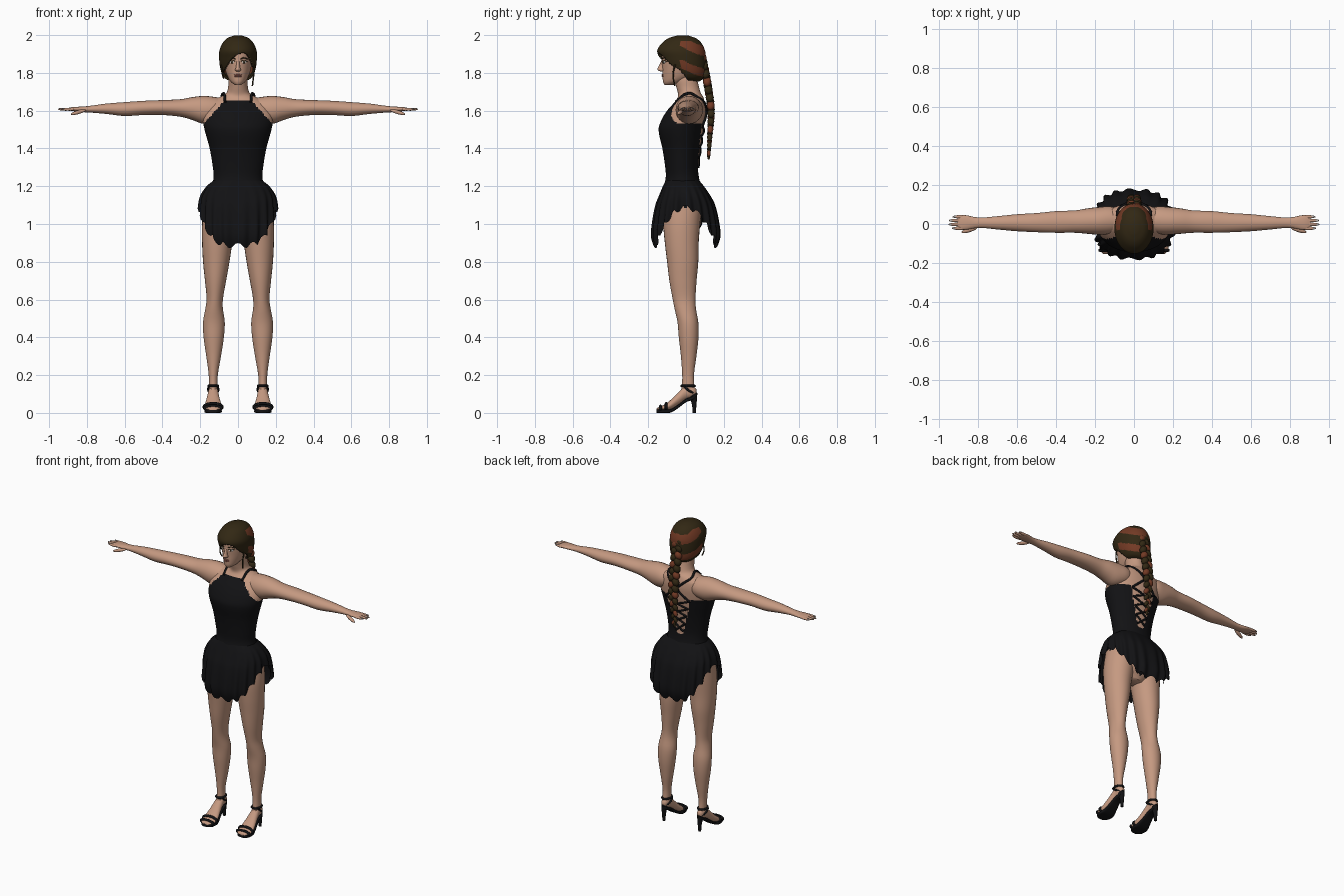
import bpy, bmesh
from math import sin, cos, pi, radians, sqrt
from mathutils import Vector

cube = bpy.data.objects.get("Cube")
if cube:
    bpy.data.objects.remove(cube, do_unlink=True)


def material(name, r, g, b):
    m = bpy.data.materials.new(name)
    m.use_nodes = True
    m.diffuse_color = (r, g, b, 1)
    node = m.node_tree.nodes["Principled BSDF"]
    node.inputs["Base Color"].default_value = (r, g, b, 1)
    node.inputs["Roughness"].default_value = 0.8
    return m


skin = material("skin", .56, .32, .22)
black = material("black fabric", .006, .006, .007)
brown = material("dark brown hair", .032, .021, .007)
auburn = material("auburn hair", .17, .042, .018)
white = material("eye white", .7, .68, .65)
lip = material("lip rose", .36, .13, .1)
nail = material("pale nail", .5, .45, .42)


def section(keys, t):
    """Smoothly interpolated cross-section bounds at t."""
    last = len(keys) - 1
    i = max([k for k in range(last) if keys[k][0] <= t], default=0)
    a, b = keys[i], keys[i + 1]
    h = b[0] - a[0]
    s = min(max((t - a[0]) / h, 0), 1)

    def slope(j, c):
        p, q = keys[max(j - 1, 0)], keys[min(j + 1, last)]
        return (q[c] - p[c]) / (q[0] - p[0]) * h
    return [a[c] * (1 + 2 * s) * (1 - s) ** 2 + b[c] * s * s * (3 - 2 * s)
            + slope(i, c) * s * (1 - s) ** 2 - slope(i + 1, c) * s * s * (1 - s)
            for c in range(1, 5)]


def place(axis, t, u, v):
    return Vector({"x": (t, u, v), "y": (u, t, v), "z": (u, v, t)}[axis])


def around(keys, t, angle, axis, grow=1.0, power=2):
    u0, u1, v0, v1 = section(keys, t)
    c, s = [(1 if f > 0 else -1) * abs(f) ** (2 / power) for f in (cos(angle), sin(angle))]
    return place(axis, t, (u0 + u1) / 2 + (u1 - u0) / 2 * c * grow,
                 (v0 + v1) / 2 + (v1 - v0) / 2 * s * grow)


def grid(name, fn, rows, n, mats, rule=None, caps=True):
    bm = bmesh.new()
    rings = [[bm.verts.new(fn(i / rows, 2 * pi * j / n)) for j in range(n)]
             for i in range(rows + 1)]
    for a, b in zip(rings, rings[1:]):
        for j in range(n):
            k = (j + 1) % n
            bm.faces.new((a[j], a[k], b[k], b[j]))
    if caps:
        bm.faces.new(rings[0])
        bm.faces.new(rings[-1])
    bmesh.ops.recalc_face_normals(bm, faces=bm.faces)
    if rule:
        cut = []
        for f in bm.faces:
            choice = rule(f.calc_center_median())
            if choice is None:
                cut.append(f)
            else:
                f.material_index = choice
        bmesh.ops.delete(bm, geom=cut, context="FACES")
    me = bpy.data.meshes.new(name)
    bm.to_mesh(me)
    bm.free()
    me.shade_smooth()
    me.set_sharp_from_angle(angle=radians(55))
    ob = bpy.data.objects.new(name, me)
    bpy.context.collection.objects.link(ob)
    for m in mats:
        me.materials.append(m)
    return ob


def loft(name, keys, mats, axis="z", rows=40, n=24, rule=None, power=2):
    lo, hi = keys[0][0], keys[-1][0]
    return grid(name, lambda s, a: around(keys, lo + (hi - lo) * s, a, axis, 1, power),
                rows, n, mats, rule)


def mirror(ob):
    ob.modifiers.new("mirror", "MIRROR")
    return ob


def tube(name, points, radius, mat, cyclic=False):
    cu = bpy.data.curves.new(name, "CURVE")
    cu.dimensions = "3D"
    cu.bevel_depth, cu.bevel_resolution, cu.resolution_u = radius, 2, 4
    cu.use_fill_caps = True
    sp = cu.splines.new("BEZIER")
    sp.bezier_points.add(len(points) - 1)
    for bp, p in zip(sp.bezier_points, points):
        bp.co = p
        bp.handle_left_type = bp.handle_right_type = "AUTO"
    sp.use_cyclic_u = cyclic
    cu.materials.append(mat)
    ob = bpy.data.objects.new(name, cu)
    bpy.context.collection.objects.link(ob)
    bpy.ops.object.select_all(action="DESELECT")
    ob.select_set(True)
    bpy.context.view_layer.objects.active = ob
    bpy.ops.object.convert(target="MESH")
    return bpy.context.view_layer.objects.active


def blob(name, loc, size, mat, rot=(0, 0, 0)):
    bpy.ops.mesh.primitive_uv_sphere_add(segments=16, ring_count=10, radius=1,
                                         location=loc, rotation=rot)
    ob = bpy.context.object
    ob.name, ob.scale = name, size
    ob.data.shade_smooth()
    ob.data.materials.append(mat)


def wide(rows):
    return [(z, -w, w, f, b) for z, w, f, b in rows]


def on_surface(keys, x, z, side, lift=.003):
    u0, u1, v0, v1 = section(keys, z)
    return Vector((x, (v0 + v1) / 2 + side * ((v1 - v0) / 2
                  * sqrt(max(0, 1 - (x / u1) ** 2)) + lift), z))


# Torso and neck, with the bodice painted by height and side
torso = wide([(.93, .05, -.05, .04), (1, .16, -.1, .085), (1.1, .18, -.12, .1),
              (1.2, .14, -.115, .08), (1.25, .129, -.107, .068), (1.3, .133, -.11, .064),
              (1.4, .15, -.125, .076), (1.5, .177, -.145, .093), (1.55, .185, -.13, .1),
              (1.6, .18, -.1, .104), (1.64, .16, -.065, .1), (1.66, .125, -.05, .095),
              (1.675, .09, -.042, .09), (1.69, .064, -.042, .08), (1.72, .053, -.05, .07),
              (1.76, .05, -.06, .06), (1.8, .045, -.06, .05)])


def opening(z):
    return .02 + .28 * (z - 1.28)


def bodice(p):
    x = abs(p.x)
    if p.z < 1.2:
        return int(p.z > .95 + .75 * x)
    if p.y < 0:
        return int(p.z < 1.655 - 1.1 * max(0, x - .07))
    return int(p.z < 1.53 and not (p.z > 1.28 and x < opening(p.z) and p.y > .02))


loft("torso_and_bodice", torso, [skin, black], rows=130, n=96, rule=bodice)

# Back lacing and crossed halter straps
for s in (-1, 1):
    for i in range(4):
        z, dz = 1.3 + .055 * i, .055
        pts = [on_surface(torso, s * (-opening(z) + (opening(z) + opening(z + dz)) * k / 4),
                          z + dz * k / 4, 1) for k in range(5)]
        tube("back_lace", pts, .006, black)
    pts = [on_surface(torso, s * .068, 1.645, -1), Vector((s * .075, .012, 1.692))]
    pts += [on_surface(torso, s * (.085 - .17 * k / 5), 1.67 - .15 * k / 5, 1) for k in range(6)]
    tube("halter_strap", pts, .007, black)

# Pleated skirt, shorter at the sides
skirt = wide([(.86, .19, -.155, .15), (.93, .203, -.178, .175), (1, .206, -.176, .172),
              (1.1, .203, -.16, .152), (1.15, .195, -.142, .128), (1.2, .165, -.122, .095),
              (1.23, .13, -.108, .07)])


def skirt_point(s, a):
    hem = .885 + .2 * abs(cos(a)) ** 3 + .014 * cos(20 * a)
    return around(skirt, 1.23 + (hem - 1.23) * s, a, "z", 1 + .05 * s * sin(20 * a), 2.5)


grid("skirt", skirt_point, 24, 160, [black], caps=False)

# Legs
leg = [(.11, .11, .152, -.03, .045), (.14, .108, .154, -.022, .044), (.2, .107, .155, -.02, .042),
       (.3, .09, .168, -.027, .055), (.4, .075, .182, -.038, .066), (.48, .07, .185, -.045, .065),
       (.55, .08, .173, -.06, .053), (.6, .08, .166, -.07, .05), (.7, .063, .175, -.088, .056),
       (.8, .045, .185, -.1, .065), (.9, .03, .19, -.112, .067), (1, .012, .19, -.12, .075),
       (1.1, .01, .18, -.112, .085)]
mirror(loft("legs", leg, [skin], rows=50, n=28))

# Feet and heeled sandals
foot = [(-.155, .11, .155, .014, .024), (-.14, .092, .172, .013, .034),
        (-.11, .085, .178, .013, .046), (-.08, .088, .175, .016, .07), (-.04, .098, .165, .04, .11),
        (0, .105, .157, .07, .145), (.04, .11, .152, .085, .14), (.055, .12, .142, .1, .125)]
mirror(loft("feet", foot, [skin], "y", 24, 20))
sole = [(y, x0, x1, z - .014, z + .005) for y, x0, x1, z, top in foot]
mirror(loft("sandal_soles", sole, [black], "y", 24, 20, power=4))
mirror(loft("sandal_heels", [(0, .122, .14, .035, .052), (.05, .118, .144, .03, .056),
                             (.1, .112, .15, .008, .06)], [black], rows=8, n=16))
for y in (-.135, -.105):
    ring = [around(foot, y, pi * k / 6, "y", 1.03) for k in range(12)]
    mirror(tube("toe_straps", ring, .008, black, True))
ring = [around(leg, .143, pi * k / 6, "z", 1.06) for k in range(12)]
mirror(tube("ankle_straps", ring, .007, black, True))
for x in (.106, .156):
    mirror(tube("side_straps", [(x, -.01, .14), (x, .02, .115), (.131, .058, .1)], .006, black))

# Arms, fingers and thumbs
arm = [(.06, -.03, .07, 1.56, 1.66), (.12, -.05, .09, 1.54, 1.672), (.18, -.055, .087, 1.53, 1.678),
       (.24, -.05, .08, 1.55, 1.672), (.3, -.045, .07, 1.567, 1.661), (.4, -.045, .066, 1.577, 1.656),
       (.5, -.042, .056, 1.577, 1.652), (.6, -.037, .05, 1.572, 1.645), (.7, -.028, .04, 1.583, 1.637),
       (.78, -.02, .033, 1.59, 1.626), (.82, -.022, .036, 1.592, 1.622),
       (.86, -.029, .045, 1.596, 1.62), (.89, -.028, .044, 1.6, 1.617), (.905, -.018, .034, 1.604, 1.612)]
mirror(loft("arms", arm, [skin], "x", 50, 24))
for s in (-1, 1):
    for y, tip in ((-.022, .935), (-.002, .953), (.018, .95), (.037, .932)):
        blob("finger", (s * (tip - .04), y, 1.607), (.04, .0088, .0075), skin)
        blob("fingernail", (s * (tip - .012), y, 1.611), (.009, .0055, .003), nail)
    blob("thumb", (s * .845, -.031, 1.592), (.044, .011, .01), skin, (0, s * .27, -s * .3))

# Head and face
head = wide([(1.735, .015, -.113, -.07), (1.75, .036, -.121, -.02), (1.78, .055, -.124, .04),
             (1.82, .068, -.125, .07), (1.87, .075, -.128, .085), (1.92, .076, -.122, .085),
             (1.96, .062, -.09, .065), (1.98, .03, -.04, .03)])
loft("head", head, [skin], rows=36, n=40)
nose = wide([(1.807, .009, -.134, -.11), (1.815, .016, -.151, -.11), (1.83, .011, -.147, -.11),
             (1.86, .008, -.132, -.11), (1.878, .008, -.126, -.11)])
loft("nose", nose, [skin], rows=14, n=16)
for s in (-1, 1):
    eye = on_surface(head, s * .031, 1.857, -1, -.002)
    blob("eye", eye, (.015, .006, .007), white, (0, 0, s * .35))
    blob("iris", eye + Vector((0, -.0045, 0)), (.006, .003, .0065), brown)
    for name, z, r in (("upper_lash", 1.863, .002), ("eyebrow", 1.876, .003)):
        pts = [on_surface(head, s * x, z + dz, -1, .001)
               for x, dz in ((.014, -.002), (.031, .004), (.05, -.003))]
        tube(name, pts, r, brown)
for z in (1.782, 1.789):
    blob("lip", on_surface(head, 0, z, -1, -.001), (.021, .006, .0045), lip)

# Hair cap with a swept fringe and auburn streaks
hair = wide([(1.755, .03, -.02, .07), (1.765, .06, -.05, .085), (1.79, .082, -.09, .1),
             (1.83, .095, -.12, .105), (1.88, .1, -.142, .105), (1.92, .098, -.152, .1),
             (1.96, .08, -.125, .08), (1.985, .055, -.09, .05), (1.998, .02, -.045, .01)])


def hair_rule(p):
    dx = p.x - .03
    hairline = 1.905 - (25 if dx > 0 else 8) * dx * dx
    edge = -.06 + .8 * max(0, 1.85 - p.z)
    if p.y < edge and p.z < hairline:
        return None
    streak = sin(55 * p.z + 28 * p.y + 12 * abs(p.x)) > .25
    return int(streak and p.y > -.03 and p.z < 1.97)


cap = loft("hair_cap", hair, [brown, auburn], rows=60, n=80, rule=hair_rule)
thick = cap.modifiers.new("thickness", "SOLIDIFY")
thick.thickness, thick.offset = .012, -1
for s, end in ((1, 1.73), (-1, 1.77)):
    tube("loose_lock", [(s * .088, -.05, 1.86), (s * .084, -.068, 1.8), (s * .076, -.06, end)],
         .004, brown)

# Braid of alternating strands down the back
path = [(1.35, 0, .01, .113, .127), (1.45, 0, .016, .11, .14), (1.6, 0, .024, .12, .145),
        (1.75, 0, .026, .1, .125), (1.9, 0, .026, .07, .095)]
for k in range(26):
    z = 1.9 - .021 * k
    u0, w, v0, v1 = section(path, z)
    s = 1 if k % 2 else -1
    blob("braid_strand", (s * w * .55, (v0 + v1) / 2, z), (w * .85, w * .85, w * .5 + .014),
         auburn if k % 3 == 1 else brown, (0, -s * .6, 0))
blob("braid_tail", (0, .12, 1.37), (.009, .009, .03), brown)
